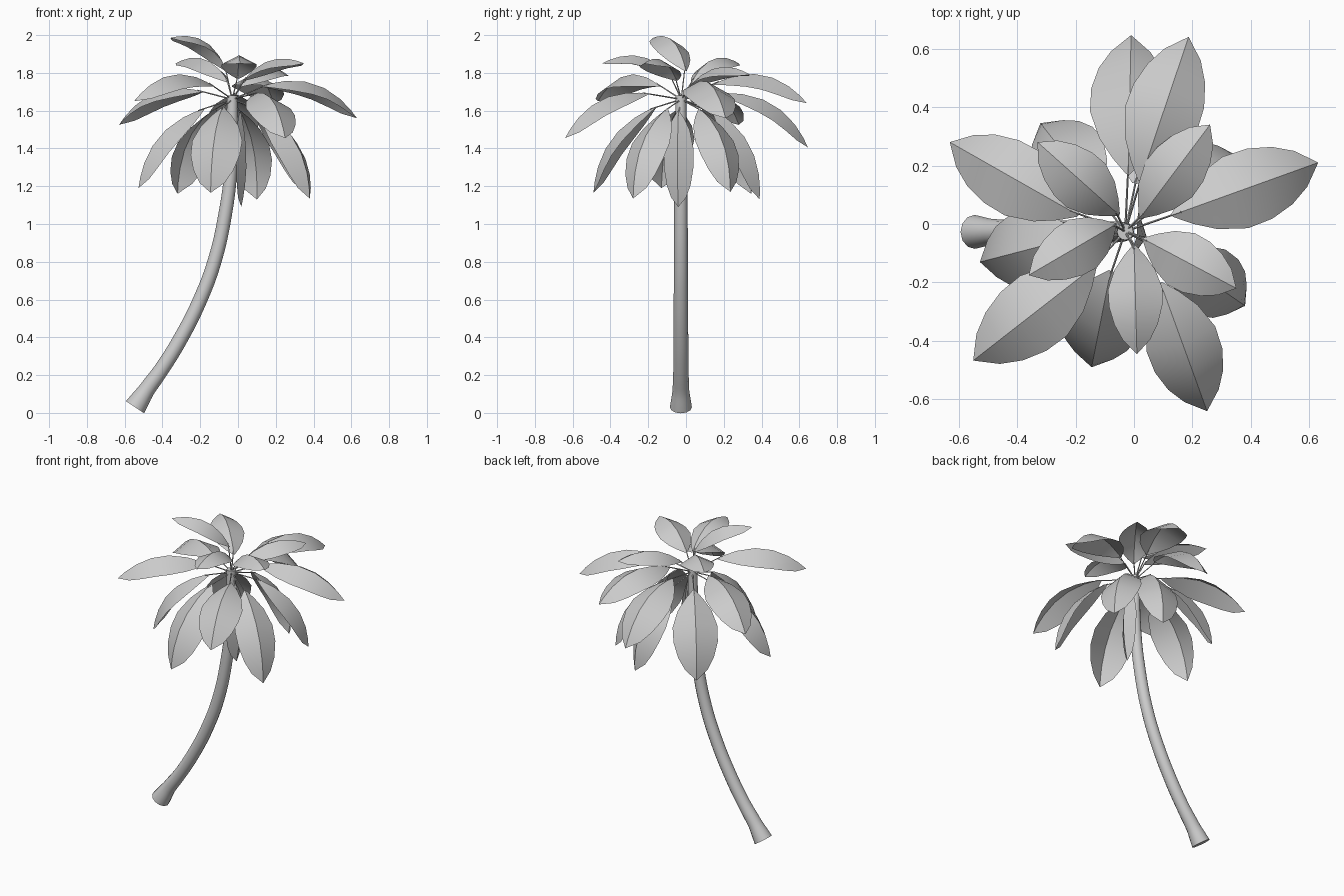
import bpy
import math
from mathutils import Vector

if "Cube" in bpy.data.objects:
    bpy.data.objects.remove(bpy.data.objects["Cube"])

CROWN = Vector((-0.03, -0.025, 1.66))


def tube(name, pts, radii, sides_res=2, steps=4):
    """Tapered round tube along a smooth path, converted to a mesh."""
    cu = bpy.data.curves.new(name, 'CURVE')
    cu.dimensions = '3D'
    cu.bevel_depth = 1.0
    cu.bevel_resolution = sides_res
    cu.resolution_u = steps
    cu.use_fill_caps = True
    sp = cu.splines.new('BEZIER')
    sp.bezier_points.add(len(pts) - 1)
    for bp, p, r in zip(sp.bezier_points, pts, radii):
        bp.co = p
        bp.radius = r
        bp.handle_left_type = bp.handle_right_type = 'AUTO'
    ob = bpy.data.objects.new(name, cu)
    bpy.context.collection.objects.link(ob)
    return finish(ob, True)


def finish(ob, convert=False, angle=35):
    bpy.ops.object.select_all(action='DESELECT')
    ob.select_set(True)
    bpy.context.view_layer.objects.active = ob
    if convert:
        bpy.ops.object.convert(target='MESH')
        ob = bpy.context.object
    bpy.ops.object.shade_smooth_by_angle(angle=math.radians(angle))
    return ob


# Outline of a blade: position along the midrib, share of the half width
OUTLINE = [(0, 0.05), (0.08, 0.4), (0.2, 0.75), (0.4, 1), (0.6, 0.98),
           (0.78, 0.8), (0.91, 0.5), (1, 0)]


def leaf(name, start, tip, bulge, half, fold=0.52):
    """Arched blade folded along a raised midrib."""
    s, e = Vector(start), Vector(tip)
    out = Vector((e.x - s.x, e.y - s.y, 0)).normalized()
    side = Vector((-out.y, out.x, 0))
    chord = (e - s).normalized()
    ctrl = (s + e) / 2 + chord.cross(side) * (2 * bulge)
    verts, faces = [], []
    for t, w in OUTLINE:
        p = s * (1 - t) ** 2 + ctrl * (2 * t * (1 - t)) + e * t * t
        tan = ((ctrl - s) * (1 - t) + (e - ctrl) * t).normalized()
        nor = tan.cross(side)
        drop = nor * (-fold * half * w)
        if w == 0:
            verts.append(p)
        else:
            verts += [p + side * (half * w) + drop, p,
                      p - side * (half * w) + drop]
    n = len(OUTLINE) - 1
    for i in range(n - 1):
        a = 3 * i
        faces += [(a, a + 1, a + 4, a + 3), (a + 1, a + 2, a + 5, a + 4)]
    a = 3 * (n - 1)
    faces += [(a, a + 1, a + 3), (a + 1, a + 2, a + 3)]
    me = bpy.data.meshes.new(name)
    me.from_pydata(verts, [], [f[::-1] for f in faces])
    ob = bpy.data.objects.new(name, me)
    bpy.context.collection.objects.link(ob)
    finish(ob, angle=28)
    # Thin stalk from the crown to the blade
    tube(name + "_stalk", [CROWN, s + (ctrl - s) * 0.1], [0.004, 0.003], 0, 1)


# Leaning trunk with a flared foot
path = [(-0.545, 0.03, 0.058), (-0.485, 0.12, 0.044), (-0.405, 0.23, 0.04),
        (-0.3, 0.4, 0.039), (-0.2, 0.6, 0.038), (-0.125, 0.8, 0.037),
        (-0.068, 1.05, 0.036), (-0.037, 1.3, 0.034), (-0.03, 1.68, 0.028)]
tube("trunk", [(x, -0.027, z) for x, z, r in path], [r for x, z, r in path], 4)

# Leaves: blade start, tip, arch height, half width
upper = [
    ((0.02, 0.02, 1.73), (0.26, 0.34, 1.79), 0.07, 0.10),
    ((-0.05, 0.03, 1.75), (-0.33, 0.28, 1.85), 0.075, 0.10),
    ((-0.06, 0.0, 1.81), (-0.36, -0.175, 1.985), 0.08, 0.095),
    ((0.0, -0.07, 1.77), (0.01, -0.445, 1.85), 0.08, 0.093),
    ((0.03, -0.05, 1.76), (0.35, -0.22, 1.85), 0.065, 0.10),
]
middle = [
    ((-0.02, 0.17, 1.69), (-0.01, 0.646, 1.405), 0.1, 0.135),
    ((0.02, 0.145, 1.74), (0.187, 0.64, 1.64), 0.1, 0.13),
    ((0.13, 0.03, 1.73), (0.63, 0.21, 1.56), 0.1, 0.13),
    ((-0.19, 0.03, 1.7), (-0.63, 0.28, 1.525), 0.09, 0.125),
    ((-0.13, -0.14, 1.73), (-0.55, -0.467, 1.65), 0.1, 0.13),
    ((0.09, -0.2, 1.69), (0.25, -0.64, 1.455), 0.09, 0.125),
]
lower = [
    ((-0.18, -0.04, 1.61), (-0.527, -0.13, 1.19), 0.09, 0.13),
    ((-0.12, 0.09, 1.61), (-0.32, 0.345, 1.16), 0.09, 0.135),
    ((0.0, 0.14, 1.61), (0.10, 0.39, 1.13), 0.09, 0.125),
    ((0.09, 0.07, 1.61), (0.35, 0.235, 1.17), 0.09, 0.12),
    ((0.12, -0.1, 1.61), (0.38, -0.28, 1.135), 0.09, 0.12),
    ((-0.08, -0.16, 1.62), (-0.145, -0.49, 1.165), 0.09, 0.135),
    ((0.012, -0.04, 1.6), (0.018, -0.041, 1.09), 0.03, 0.08),
]
for tier, group in (("upper", upper), ("middle", middle), ("lower", lower)):
    for i, spec in enumerate(group):
        leaf(f"{tier}_leaf_{i + 1}", *spec)
